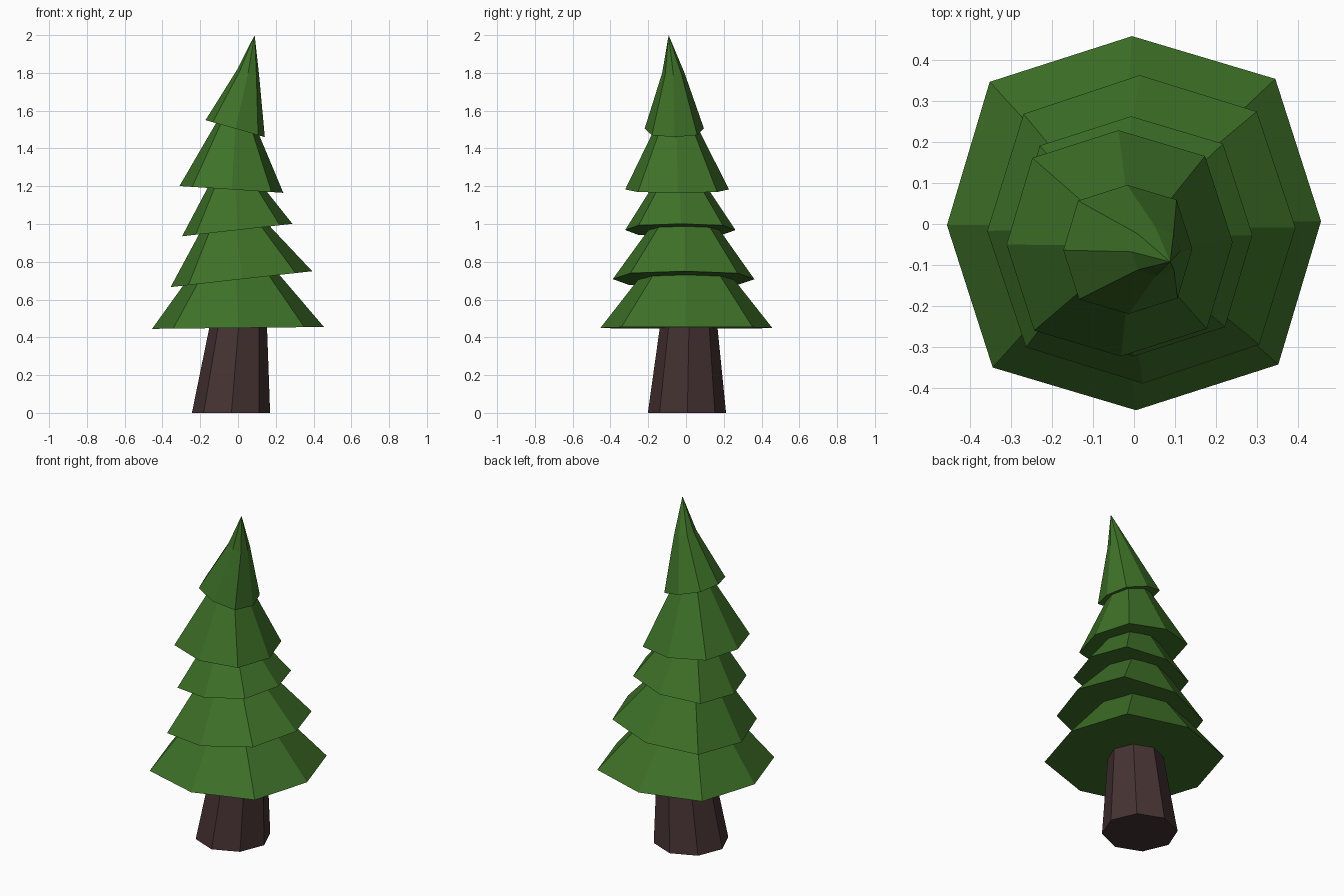
import bpy, bmesh, math

if "Cube" in bpy.data.objects:
    bpy.data.objects.remove(bpy.data.objects["Cube"])


def material(name, rgb):
    m = bpy.data.materials.new(name)
    m.diffuse_color = (*rgb, 1)
    m.use_nodes = True
    m.node_tree.nodes["Principled BSDF"].inputs["Base Color"].default_value = m.diffuse_color
    return m


GREEN = material("pine green", (0.048, 0.165, 0.021))
BROWN = material("dark bark", (0.060, 0.032, 0.032))


def loft(name, rings, mat, apex=None):
    """Eight-sided solid through rings (x, y, z, radius, diagonal factor, x tilt)."""
    bm = bmesh.new()
    loops = []
    for cx, cy, cz, r, diag, rise in rings:
        loop = []
        for i in range(8):
            a = math.radians(45 * i + 0.6)
            rad = r * (diag if i % 2 else 1)
            dx = rad * math.cos(a)
            loop.append(bm.verts.new((cx + dx, cy + rad * math.sin(a), cz + rise * dx / r)))
        loops.append(loop)
    for lo, hi in zip(loops, loops[1:]):
        for i in range(8):
            j = (i + 1) % 8
            bm.faces.new((lo[i], lo[j], hi[j], hi[i]))
    bm.faces.new(loops[0][::-1])
    if apex:
        tip = bm.verts.new(apex)
        for i in range(8):
            bm.faces.new((loops[-1][i], loops[-1][(i + 1) % 8], tip))
    else:
        bm.faces.new(loops[-1])
    bmesh.ops.recalc_face_normals(bm, faces=bm.faces)
    me = bpy.data.meshes.new(name)
    bm.to_mesh(me)
    bm.free()
    me.materials.append(mat)
    ob = bpy.data.objects.new(name, me)
    bpy.context.collection.objects.link(ob)


# Leaning trunk
loft("trunk", [(-0.037, 0.005, 0, 0.207, 1, 0), (0.005, 0.015, 0.5, 0.147, 1, 0)], BROWN)

# Tilted branch tiers, each tucked into the one above
tiers = [
    [(0, 0.002, 0.450, 0.455, 1.08, 0.005), (-0.02, 0.0, 0.80, 0.18, 1.04, 0)],
    [(0.018, -0.013, 0.708, 0.375, 1.07, 0.042), (-0.02, -0.01, 1.05, 0.13, 1.04, 0)],
    [(-0.004, -0.03, 0.968, 0.292, 1.08, 0.033), (-0.02, -0.035, 1.25, 0.11, 1.04, 0)],
    [(-0.035, -0.047, 1.183, 0.275, 1.08, -0.018), (-0.01, -0.052, 1.60, 0.068, 1.04, 0)],
]
for n, rings in enumerate(tiers, 1):
    loft(f"branch_tier_{n}", rings, GREEN)

# Bent tip
loft("branch_tip", [(-0.015, -0.062, 1.505, 0.157, 1.08, -0.045),
                    (0.053, -0.067, 1.80, 0.059, 1.05, -0.015)], GREEN, (0.088, -0.092, 2.0))
